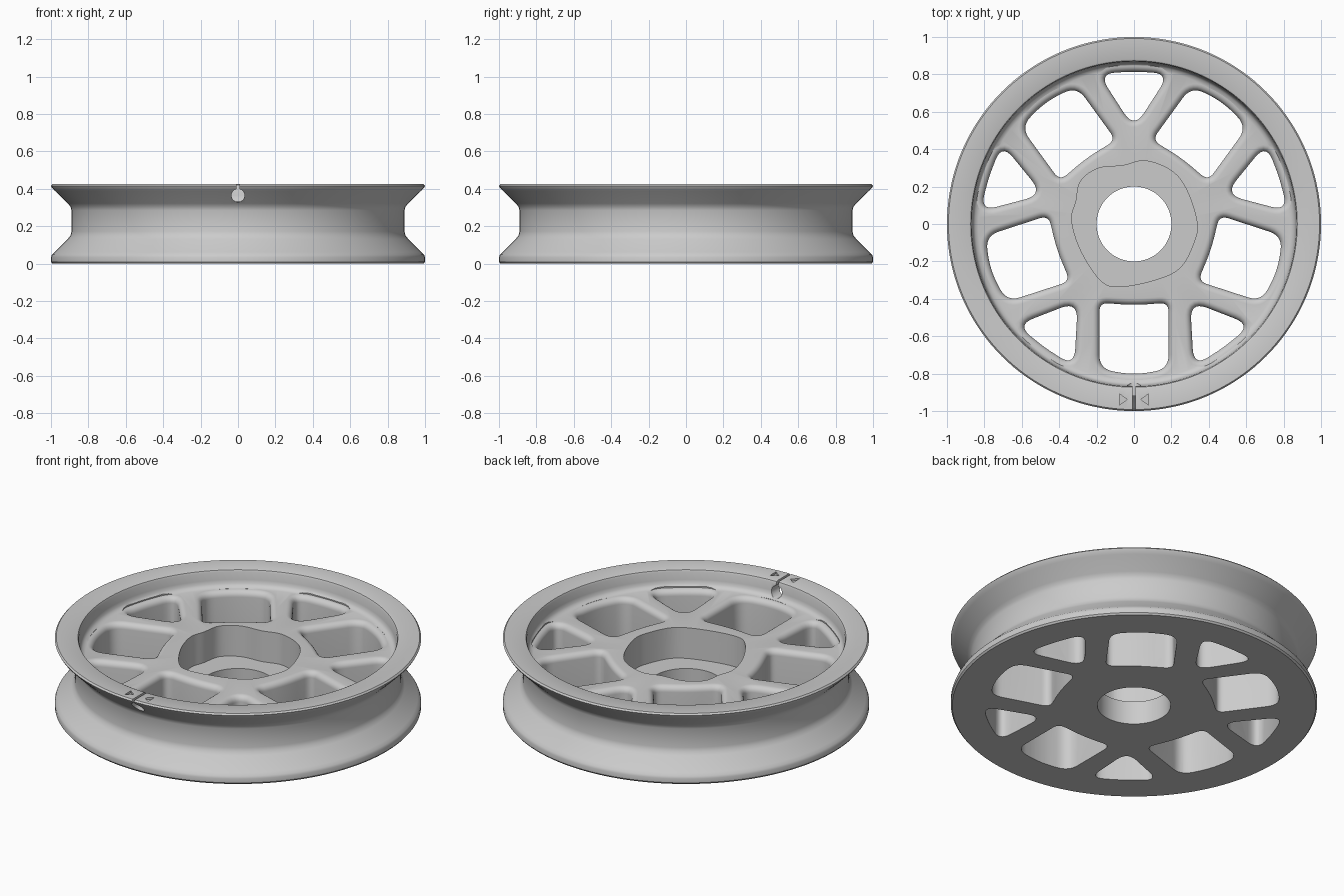
import bpy, bmesh, math
from mathutils import Vector, Matrix

cube = bpy.data.objects.get("Cube")
if cube:
    bpy.data.objects.remove(cube, do_unlink=True)

TOP = 0.425      # rim height
PLATE = 0.325    # spoke plate height
FILLET = 0.035   # rounding of the window edges

metal = bpy.data.materials.new("light grey metal")
metal.use_nodes = True
metal.diffuse_color = (0.6, 0.6, 0.6, 1)
metal.node_tree.nodes["Principled BSDF"].inputs["Base Color"].default_value = (0.6, 0.6, 0.6, 1)


def add_object(name, bm):
    bmesh.ops.recalc_face_normals(bm, faces=bm.faces)
    mesh = bpy.data.meshes.new(name)
    bm.to_mesh(mesh)
    bm.free()
    mesh.materials.append(metal)
    obj = bpy.data.objects.new(name, mesh)
    bpy.context.collection.objects.link(obj)
    return obj


def lathe(name, profile, steps=144):
    """Turn a closed (radius, z) profile around z."""
    bm = bmesh.new()
    rings = []
    for i in range(steps):
        a = math.tau * i / steps
        rings.append([bm.verts.new((r * math.cos(a), r * math.sin(a), z)) for r, z in profile])
    n = len(profile)
    for i in range(steps):
        a, b = rings[i], rings[(i + 1) % steps]
        for j in range(n):
            k = (j + 1) % n
            bm.faces.new((a[j], b[j], b[k], a[k]))
    return add_object(name, bm)


def rounded(corners, steps=7):
    """Outline with each (x, y, trim) corner rounded off."""
    out = []
    n = len(corners)
    for i, (x, y, trim) in enumerate(corners):
        p = Vector((x, y))
        before = Vector(corners[i - 1][:2])
        after = Vector(corners[(i + 1) % n][:2])
        a = p + (before - p).normalized() * trim
        b = p + (after - p).normalized() * trim
        for s in range(steps + 1):
            t = s / steps
            out.append(a * (1 - t) ** 2 + p * 2 * t * (1 - t) + b * t * t)
    return out


def smooth_loop(points, steps=6):
    """Closed smooth curve through the points."""
    pts = [Vector(p) for p in points]
    n = len(pts)
    out = []
    for i in range(n):
        a, b, c, d = (pts[(i + k) % n] for k in (-1, 0, 1, 2))
        for s in range(steps):
            t = s / steps
            out.append(0.5 * (2 * b + (c - a) * t + (2 * a - 5 * b + 4 * c - d) * t ** 2
                              + (3 * b - a - 3 * c + d) * t ** 3))
    return out


def prism(name, outline, levels, matrix=Matrix()):
    """Stack a counter-clockwise outline at (z, outward offset) levels."""
    bm = bmesh.new()
    n = len(outline)
    normals = []
    for i in range(n):
        d = outline[(i + 1) % n] - outline[i - 1]
        normals.append(Vector((d.y, -d.x)).normalized())
    rings = [[bm.verts.new((p + q * off).to_3d() + Vector((0, 0, z)))
              for p, q in zip(outline, normals)] for z, off in levels]
    for a, b in zip(rings, rings[1:]):
        for i in range(n):
            k = (i + 1) % n
            bm.faces.new((a[i], a[k], b[k], b[i]))
    bm.faces.new(rings[0][::-1])
    bm.faces.new(rings[-1])
    bm.transform(matrix)
    return add_object(name, bm)


def cut(target, cutter):
    cutter.hide_render = True
    mod = target.modifiers.new("cut", 'BOOLEAN')
    mod.operation = 'DIFFERENCE'
    mod.solver = 'EXACT'
    mod.object = cutter
    bpy.context.view_layer.objects.active = target
    bpy.ops.object.modifier_apply(modifier=mod.name)
    bpy.data.objects.remove(cutter, do_unlink=True)


# Turned body: hub bore, flat base, outer groove, rim and recessed plate
wheel = lathe("wheel_body", [
    (0.2, 0), (0.992, 0), (1, 0.01), (1, 0.035), (0.995, 0.048), (0.98, 0.062),
    (0.91, 0.132), (0.896, 0.15), (0.89, 0.172), (0.89, 0.285), (0.896, 0.305),
    (0.91, 0.322), (0.98, 0.39), (0.995, 0.406), (1, 0.416), (0.992, TOP),
    (0.882, TOP), (0.873, 0.421), (0.868, 0.41), (0.865, 0.365), (0.86, 0.345),
    (0.85, 0.332), (0.832, PLATE), (0.2, PLATE)])

# Five wide and five narrow windows with rounded upper edges
wide = rounded([(0.42, 0.185, 0.05), (0.435, 0, 0.08), (0.42, -0.185, 0.05),
                (0.775, -0.185, 0.075), (0.808, 0, 0.09), (0.775, 0.185, 0.075)])
narrow = rounded([(0.51, 0, 0.1), (0.805, -0.19, 0.095), (0.815, 0, 0.05), (0.805, 0.19, 0.095)])
levels = [(-0.1, 0)]
for s in range(7):
    a = math.pi / 2 * s / 6
    levels.append((PLATE - FILLET + FILLET * math.sin(a), FILLET * (1 - math.cos(a))))
levels.append((PLATE + 0.03, FILLET))
for k in range(5):
    for outline, start in ((wide, -90), (narrow, 90)):
        turn = Matrix.Rotation(math.radians(start + 72 * k), 4, 'Z')
        cut(wheel, prism("window_cutter", outline, levels, turn))

# Uneven hub pocket
pocket = smooth_loop([
    (0.335, 0.02), (0.28, 0.185), (0.2, 0.285), (0.06, 0.338), (-0.06, 0.312),
    (-0.19, 0.298), (-0.285, 0.23), (-0.31, 0.12), (-0.333, 0.02), (-0.285, -0.14),
    (-0.18, -0.3), (-0.08, -0.335), (0.115, -0.298), (0.25, -0.23), (0.325, -0.085)])
cut(wheel, prism("pocket_cutter", pocket, [(0.14, 0), (0.5, 0)]))

# Radial valve hole through the front of the rim
bm = bmesh.new()
bmesh.ops.create_cone(bm, cap_ends=True, segments=32, radius1=0.035, radius2=0.035, depth=0.28,
                      matrix=Matrix.Translation((0, -0.96, 0.365)) @ Matrix.Rotation(math.pi / 2, 4, 'X'))
cut(wheel, add_object("hole_cutter", bm))

# Thin slot above the hole
bm = bmesh.new()
bmesh.ops.create_cube(bm, size=1, matrix=Matrix.Translation((0, -0.95, 0.43))
                      @ Matrix.Diagonal((0.014, 0.2, 0.12, 1)))
cut(wheel, add_object("slot_cutter", bm))

# Engraved pointers on both sides of the slot
for side in (-1, 1):
    tri = [Vector((side * 0.037, -0.938)), Vector((side * 0.078, -0.908)), Vector((side * 0.078, -0.968))]
    if side > 0:
        tri.reverse()
    cut(wheel, prism("pointer_cutter", tri, [(TOP - 0.012, 0), (TOP + 0.05, 0)]))

# Smooth shading with crisp edges
bpy.ops.object.select_all(action='DESELECT')
wheel.select_set(True)
bpy.context.view_layer.objects.active = wheel
bpy.ops.object.shade_smooth_by_angle(angle=math.radians(35))
